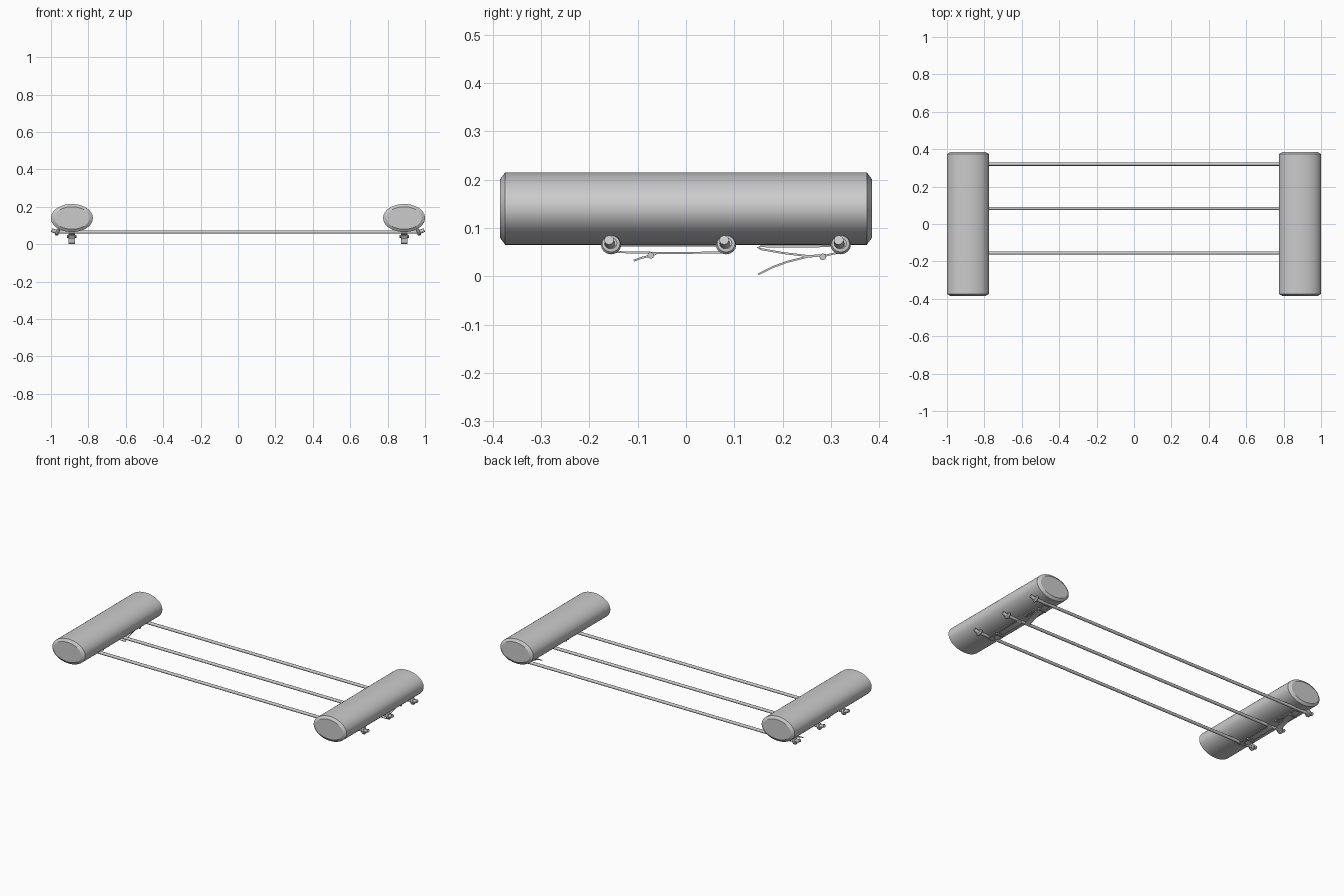
import bpy, math
from mathutils import Vector

if "Cube" in bpy.data.objects:
    bpy.data.objects.remove(bpy.data.objects["Cube"])

grey = bpy.data.materials.new("plain_grey")
grey.diffuse_color = (0.6, 0.6, 0.6, 1)
grey.use_nodes = True
grey.node_tree.nodes["Principled BSDF"].inputs["Base Color"].default_value = grey.diffuse_color


def finish(ob, name, angle=40):
    ob.name = name
    ob.data.materials.clear()
    ob.data.materials.append(grey)
    bpy.ops.object.select_all(action='DESELECT')
    bpy.context.view_layer.objects.active = ob
    ob.select_set(True)
    bpy.ops.object.shade_smooth_by_angle(angle=math.radians(angle))
    return ob


def mesh(name, verts, faces, angle=40):
    me = bpy.data.meshes.new(name)
    me.from_pydata(verts, [], faces)
    ob = bpy.data.objects.new(name, me)
    bpy.context.collection.objects.link(ob)
    return finish(ob, name, angle)


def rod(name, a, b, r1, r2, sides=12):
    a, b = Vector(a), Vector(b)
    bpy.ops.mesh.primitive_cone_add(vertices=sides, radius1=r1, radius2=r2,
                                    depth=(b - a).length, location=(a + b) / 2)
    ob = bpy.context.object
    ob.rotation_euler = (b - a).to_track_quat('Z', 'Y').to_euler()
    return finish(ob, name)


def roll(name, x):
    # oval bolster along y with chamfered ends
    n = 48
    rings = [(-0.385, 0.094, 0.060), (-0.374, 0.112, 0.075),
             (0.374, 0.112, 0.075), (0.385, 0.094, 0.060)]
    verts = [(x + w * math.cos(2 * math.pi * i / n), y,
              0.14 + h * math.sin(2 * math.pi * i / n))
             for y, w, h in rings for i in range(n)]
    faces = [(k * n + i, (k + 1) * n + i, (k + 1) * n + (i + 1) % n, k * n + (i + 1) % n)
             for k in range(3) for i in range(n)]
    faces += [tuple(range(n)), tuple(reversed(range(3 * n, 4 * n)))]
    return mesh(name, verts, faces, 30)


def strap(name, x, path, width=0.034, t=0.002):
    # flat band swept along a (y, z) path
    pts = [Vector(p) for p in path]
    verts, faces = [], []
    for i, p in enumerate(pts):
        d = (pts[min(i + 1, len(pts) - 1)] - pts[max(i - 1, 0)]).normalized()
        nrm = Vector((-d.y, d.x)) * t
        for s, q in ((-1, p - nrm), (1, p - nrm), (1, p + nrm), (-1, p + nrm)):
            verts.append((x + s * width / 2, q.x, q.y))
    for i in range(len(pts) - 1):
        for j in range(4):
            k = (j + 1) % 4
            faces.append((4 * i + j, 4 * i + k, 4 * i + 4 + k, 4 * i + 4 + j))
    e = 4 * (len(pts) - 1)
    faces += [(3, 2, 1, 0), (e, e + 1, e + 2, e + 3)]
    return mesh(name, verts, faces)


rope_ys = (-0.155, 0.083, 0.32)
closed_loop = [(-0.155, 0.050), (-0.165, 0.056), (-0.155, 0.063), (0.083, 0.063),
               (0.094, 0.056), (0.083, 0.049), (-0.04, 0.048), (-0.155, 0.050)]
short_tail = [(-0.062, 0.046), (-0.08, 0.041), (-0.095, 0.037), (-0.108, 0.032)]
open_loop = [(0.32, 0.063), (0.24, 0.061), (0.155, 0.062), (0.149, 0.059), (0.155, 0.056),
             (0.20, 0.048), (0.25, 0.042), (0.29, 0.043), (0.32, 0.050)]
long_tail = [(0.29, 0.044), (0.25, 0.040), (0.21, 0.030), (0.18, 0.019), (0.15, 0.004)]

# long ropes
for y in rope_ys:
    rod("rope", (-0.975, y, 0.065), (0.975, y, 0.065), 0.009, 0.009)

for side in (-1, 1):
    x = side * 0.888
    roll("bolster", x)
    # end knots with upturned rope tips
    for y in rope_ys:
        bpy.ops.mesh.primitive_torus_add(
            major_radius=0.012, minor_radius=0.009, major_segments=16, minor_segments=8,
            location=(side * 0.965, y, 0.065), rotation=(0, side * math.radians(70), 0))
        finish(bpy.context.object, "rope_knot")
        rod("rope_tip", (side * 0.96, y - 0.002, 0.062), (side * 0.996, y - 0.004, 0.075),
            0.011, 0.010)
    # tie straps and buckles under the bolster
    strap("closed_strap", x, closed_loop)
    strap("short_strap_tail", x, short_tail)
    strap("open_strap", x, open_loop)
    strap("long_strap_tail", x, long_tail)
    for y, z in ((-0.073, 0.043), (0.283, 0.040)):
        rod("buckle", (x - 0.025, y, z), (x + 0.025, y, z), 0.007, 0.007, 8)
